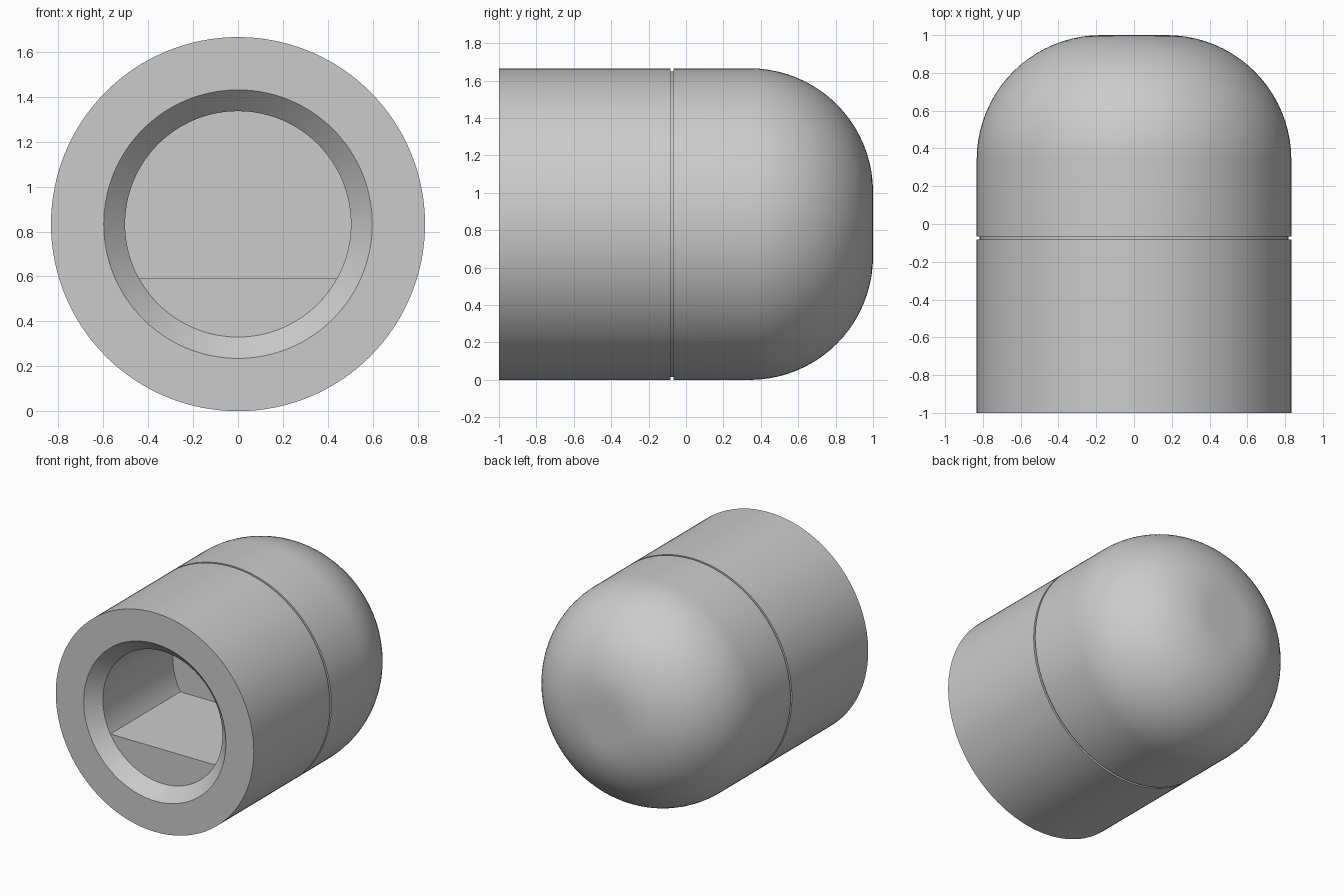
import bpy, bmesh, math

cube = bpy.data.objects.get("Cube")
if cube:
    bpy.data.objects.remove(cube, do_unlink=True)

SEGMENTS = 128
RADIUS = 0.833          # outer radius, also the height of the axis
FILLET = 0.66           # rounding of the closed end
GROOVE_Y, GROOVE_HALF, GROOVE_DEPTH = -0.075, 0.008, 0.016
BORE_RADIUS, CHAMFER = 0.503, 0.095
BORE_END = -0.065
FLAT_Z = 0.59           # height of the flat in the D-shaped bore

# Grey material
grey = bpy.data.materials.new("plain grey")
grey.use_nodes = True
colour = (0.6, 0.6, 0.6, 1.0)
grey.diffuse_color = colour
grey.node_tree.nodes["Principled BSDF"].inputs["Base Color"].default_value = colour

# Profile as (y, radius): chamfer, front rim, groove, rounded end
profile = [
    (-1 + CHAMFER, BORE_RADIUS),
    (-1, BORE_RADIUS + CHAMFER),
    (-1, RADIUS),
    (GROOVE_Y - GROOVE_HALF, RADIUS),
    (GROOVE_Y - GROOVE_HALF, RADIUS - GROOVE_DEPTH),
    (GROOVE_Y + GROOVE_HALF, RADIUS - GROOVE_DEPTH),
    (GROOVE_Y + GROOVE_HALF, RADIUS),
]
STEPS = 20
for i in range(STEPS + 1):
    a = math.pi / 2 * i / STEPS
    profile.append((1 - FILLET + FILLET * math.sin(a),
                    RADIUS - FILLET + FILLET * math.cos(a)))

# Turn the profile around the lengthwise axis
bm = bmesh.new()
rings = []
for y, r in profile:
    angles = [2 * math.pi * k / SEGMENTS for k in range(SEGMENTS)]
    rings.append([bm.verts.new((r * math.cos(a), y, RADIUS + r * math.sin(a)))
                  for a in angles])
for low, high in zip(rings, rings[1:]):
    for k in range(SEGMENTS):
        n = (k + 1) % SEGMENTS
        bm.faces.new((low[k], low[n], high[n], high[k]))
bm.faces.new(rings[-1])
floor = bm.faces.new(rings[0])
bmesh.ops.recalc_face_normals(bm, faces=bm.faces[:])

# Split the chamfer floor along the flat and sink the upper part as the bore
cut = bmesh.ops.bisect_plane(
    bm, geom=[floor] + list(floor.edges) + list(floor.verts),
    plane_co=(0, 0, FLAT_Z), plane_no=(0, 0, 1))
pieces = [g for g in cut["geom"] if isinstance(g, bmesh.types.BMFace)]
upper = max(pieces, key=lambda f: f.calc_center_median().z)
sunk = bmesh.ops.extrude_discrete_faces(bm, faces=[upper])["faces"]
bmesh.ops.translate(bm, verts=list(sunk[0].verts),
                    vec=(0, BORE_END - (-1 + CHAMFER), 0))
bmesh.ops.recalc_face_normals(bm, faces=bm.faces[:])

mesh = bpy.data.meshes.new("knob_body")
bm.to_mesh(mesh)
bm.free()
mesh.materials.append(grey)
knob = bpy.data.objects.new("knob_body", mesh)
bpy.context.collection.objects.link(knob)

# Smooth shading with sharp edges kept
bpy.ops.object.select_all(action='DESELECT')
knob.select_set(True)
bpy.context.view_layer.objects.active = knob
bpy.ops.object.shade_smooth_by_angle(angle=math.radians(30))
